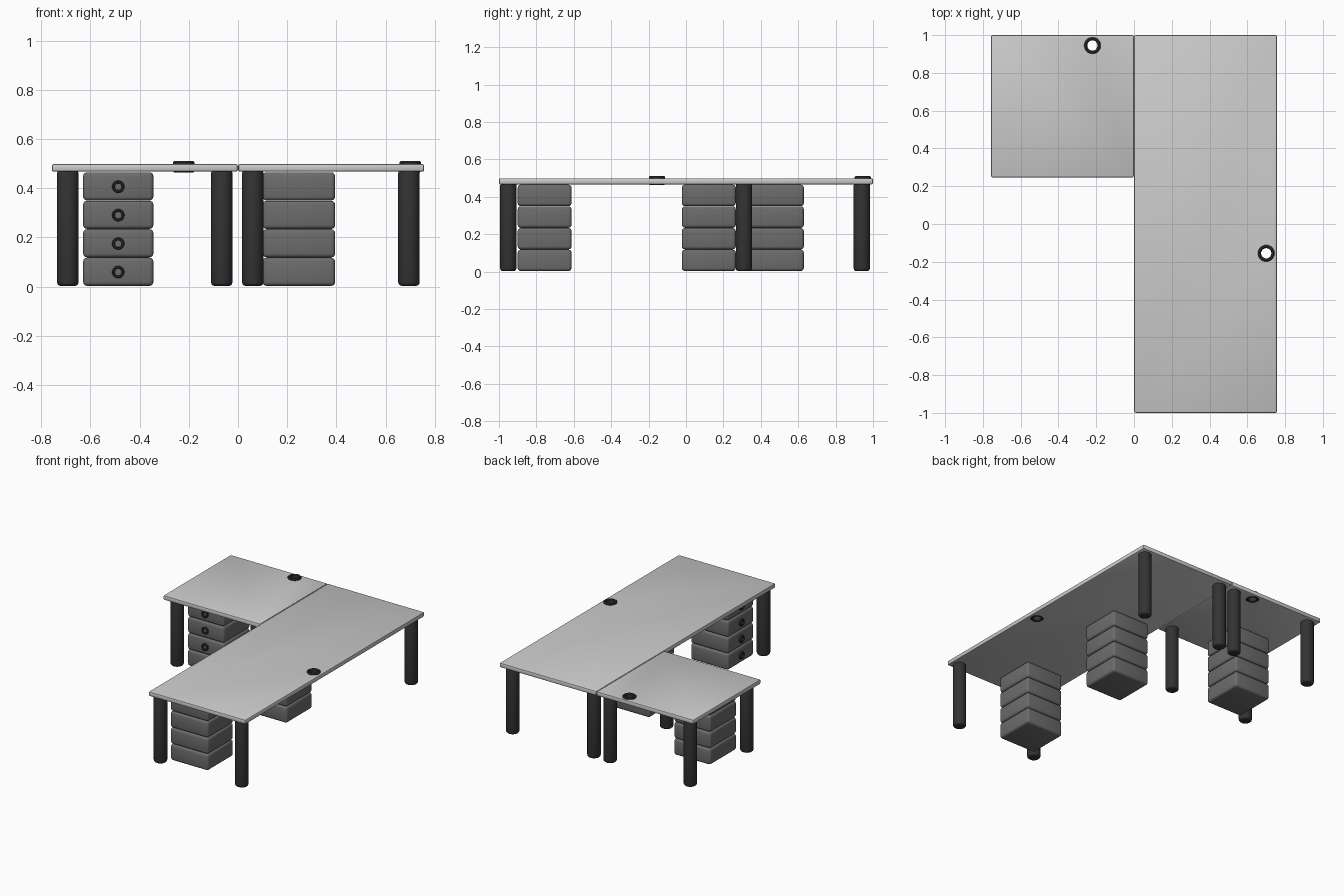
import bpy, bmesh, math
from mathutils import Vector, Matrix

if "Cube" in bpy.data.objects:
    bpy.data.objects.remove(bpy.data.objects["Cube"])


def material(name, v):
    m = bpy.data.materials.new(name)
    m.diffuse_color = (v, v, v, 1)
    m.use_nodes = True
    m.node_tree.nodes["Principled BSDF"].inputs["Base Color"].default_value = m.diffuse_color
    return m


LIGHT = material("light_grey", 0.60)
MID = material("mid_grey", 0.15)
DARK = material("charcoal", 0.033)


def finish(name, bm, mat):
    bmesh.ops.recalc_face_normals(bm, faces=bm.faces[:])
    me = bpy.data.meshes.new(name)
    bm.to_mesh(me)
    bm.free()
    ob = bpy.data.objects.new(name, me)
    bpy.context.collection.objects.link(ob)
    me.materials.append(mat)
    return ob


def smooth(ob, angle=40):
    bpy.ops.object.select_all(action='DESELECT')
    ob.select_set(True)
    bpy.context.view_layer.objects.active = ob
    bpy.ops.object.shade_smooth_by_angle(angle=math.radians(angle))


def box(name, lo, hi, bevel, seg, mat):
    lo, hi = Vector(lo), Vector(hi)
    bm = bmesh.new()
    bmesh.ops.create_cube(bm, size=1, matrix=Matrix.Translation((lo + hi) / 2)
                          @ Matrix.Diagonal((*(hi - lo), 1)))
    bmesh.ops.bevel(bm, geom=bm.edges[:], offset=bevel, segments=seg,
                    profile=0.5, affect='EDGES')
    return finish(name, bm, mat)


def cylinder(name, x, y, z0, z1, r, bevel, mat, sides=32):
    bm = bmesh.new()
    bmesh.ops.create_cone(bm, cap_ends=True, segments=sides, radius1=r, radius2=r,
                          depth=z1 - z0, matrix=Matrix.Translation((x, y, (z0 + z1) / 2)))
    if bevel:
        rims = [e for e in bm.edges if abs(e.verts[0].co.z - e.verts[1].co.z) < 1e-5]
        bmesh.ops.bevel(bm, geom=rims, offset=bevel, segments=3, profile=0.5, affect='EDGES')
    return finish(name, bm, mat)


def ring(name, centre, r_in, r_out, half, c, rot, mat, sides=32):
    # chamfered rectangular section swept round the local z axis
    prof = [(r_in, -half + c), (r_in + c, -half), (r_out - c, -half), (r_out, -half + c),
            (r_out, half - c), (r_out - c, half), (r_in + c, half), (r_in, half - c)]
    M = Matrix.Translation(centre) @ rot
    bm = bmesh.new()
    loops = []
    for i in range(sides):
        a = 2 * math.pi * i / sides
        loops.append([bm.verts.new(M @ Vector((r * math.cos(a), r * math.sin(a), z)))
                      for r, z in prof])
    n = len(prof)
    for i in range(sides):
        p, q = loops[i], loops[(i + 1) % sides]
        for j in range(n):
            k = (j + 1) % n
            bm.faces.new((p[j], q[j], q[k], p[k]))
    ob = finish(name, bm, mat)
    smooth(ob)


# desk tops, each with a round cable hole lined by a dark grommet
def desk_top(name, lo, hi, hole):
    ob = box(name, (*lo, 0.467), (*hi, 0.499), 0.008, 2, LIGHT)
    cutter = cylinder(name + "_hole_cutter", *hole, 0.4, 0.6, 0.035, 0, LIGHT)
    cutter.hide_render = True
    mod = ob.modifiers.new("cable_hole", 'BOOLEAN')
    mod.operation, mod.object, mod.solver = 'DIFFERENCE', cutter, 'EXACT'
    bpy.context.view_layer.objects.active = ob
    bpy.ops.object.modifier_apply(modifier=mod.name)
    bpy.data.objects.remove(cutter)
    smooth(ob, 30)
    ring(name + "_grommet", (*hole, 0.487), 0.027, 0.044, 0.023, 0.005, Matrix(), DARK)


desk_top("main_top", (0.001, -1), (0.757, 1), (0.70, -0.155))
desk_top("side_top", (-0.757, 0.246), (-0.001, 1), (-0.22, 0.945))

# round legs
legs = [(x, y) for x in (0.06, 0.695) for y in (-0.95, 0.94)]
legs += [(x, y) for x in (-0.692, -0.066) for y in (0.31, 0.94)]
for i, (x, y) in enumerate(legs):
    smooth(cylinder(f"leg_{i + 1}", x, y, 0.003, 0.475, 0.0435, 0.014, DARK))


# drawer stacks with ring pulls on the front
def drawer_stack(name, lo, hi, face):
    for i in range(4):
        z = 0.003 + i * 0.1157
        smooth(box(f"{name}_drawer_{i + 1}", (*lo, z), (*hi, z + 0.1145), 0.016, 3, MID), 35)
        zc = z + 0.056
        if face == '-y':
            c, rot = ((lo[0] + hi[0]) / 2, lo[1], zc), Matrix.Rotation(math.pi / 2, 4, 'X')
        else:
            c, rot = (lo[0], (lo[1] + hi[1]) / 2, zc), Matrix.Rotation(math.pi / 2, 4, 'Y')
        ring(f"{name}_pull_{i + 1}", c, 0.014, 0.025, 0.014, 0.003, rot, DARK, 24)


drawer_stack("main_front", (0.10, -0.90), (0.395, -0.612), '-x')
drawer_stack("main_rear", (0.10, -0.022), (0.395, 0.266), '-x')
drawer_stack("side", (-0.63, 0.333), (-0.344, 0.63), '-y')
